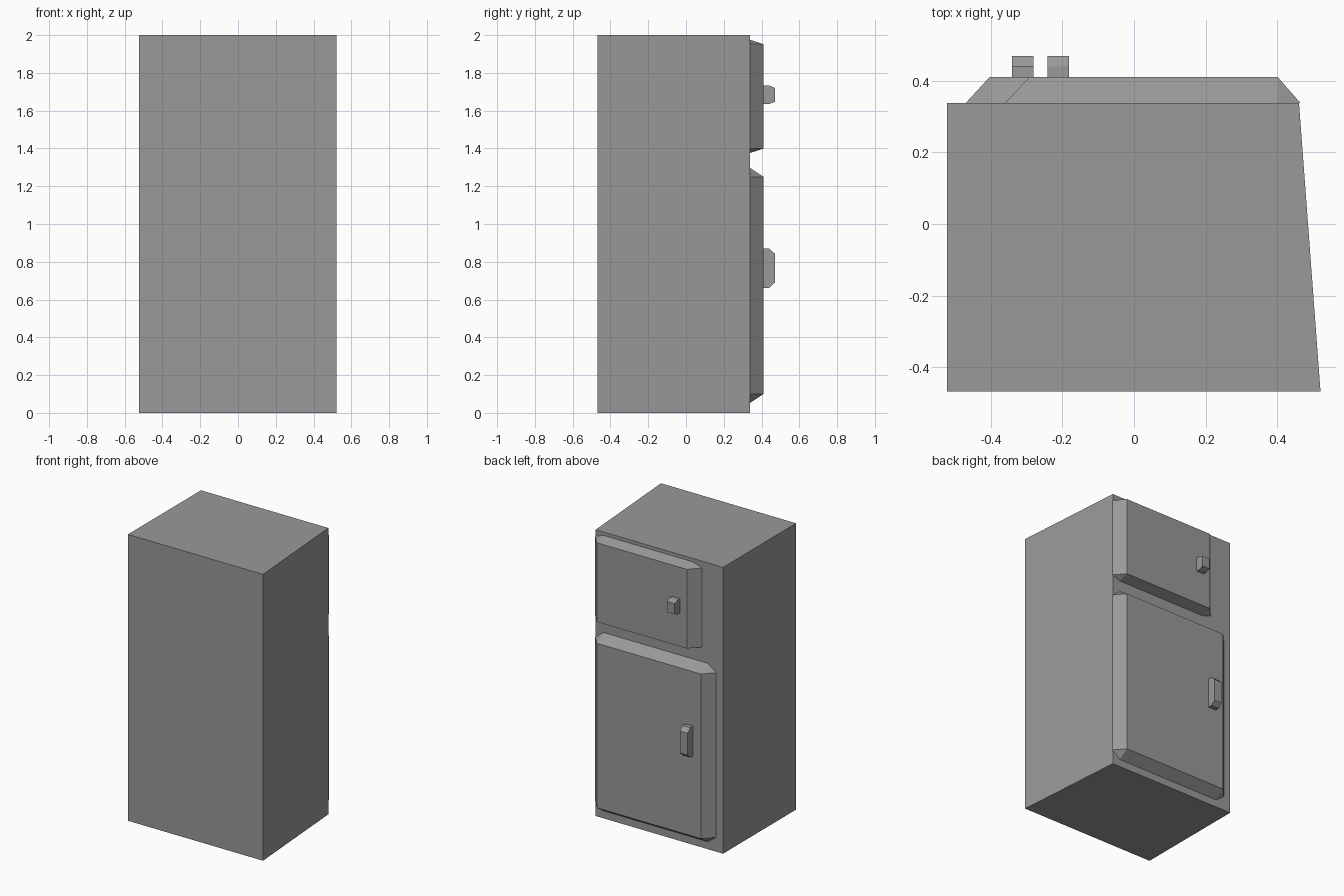
import bpy, bmesh, math

cube = bpy.data.objects.get("Cube")
if cube:
    bpy.data.objects.remove(cube, do_unlink=True)

grey = bpy.data.materials.new("matte grey")
grey.use_nodes = True
colour = (0.32, 0.32, 0.32, 1)
grey.diffuse_color = colour
grey.node_tree.nodes["Principled BSDF"].inputs["Base Color"].default_value = colour


def solid(name, points):
    """Flat-faced convex part spanning the given corner points."""
    bm = bmesh.new()
    for p in points:
        bm.verts.new(p)
    bmesh.ops.convex_hull(bm, input=bm.verts[:])
    bmesh.ops.dissolve_limit(bm, angle_limit=math.radians(1),
                             verts=bm.verts[:], edges=bm.edges[:])
    bmesh.ops.recalc_face_normals(bm, faces=bm.faces[:])
    mesh = bpy.data.meshes.new(name)
    bm.to_mesh(mesh)
    bm.free()
    mesh.materials.append(grey)
    obj = bpy.data.objects.new(name, mesh)
    bpy.context.collection.objects.link(obj)
    return obj


BACK, FACE, GRIP = 0.338, 0.41, 0.47

# Cabinet, with one side leaning inward toward the doors
plan = [(-0.523, -0.468), (0.521, -0.468), (0.461, BACK), (-0.523, BACK)]
solid("cabinet", [(x, y, z) for x, y in plan for z in (0, 2)])


def door(name, xs, zs, base_xs, base_zs):
    """Door panel with sloping borders and clipped corners."""
    points = []
    for x, bx in zip(xs, base_xs):
        for z, bz in zip(zs, base_zs):
            points += [(x, FACE, z), (bx, BACK, z), (x, BACK, bz)]
    solid(name, points)


door("freezer_door", (-0.293, 0.402), (1.399, 1.952), (-0.36, 0.465), (1.376, 1.976))
door("main_door", (-0.404, 0.402), (0.1, 1.25), (-0.47, 0.465), (0.052, 1.298))


def handle(name, x, z, half, tip):
    """Upright grip with its two ends chamfered."""
    profile = [(FACE, half), (0.44, half), (GRIP, tip)]
    solid(name, [(x + dx, y, z + s * h) for dx in (-0.03, 0.03)
                 for y, h in profile for s in (-1, 1)])


handle("freezer_handle", -0.211, 1.684, 0.049, 0.037)
handle("main_handle", -0.311, 0.766, 0.104, 0.077)
